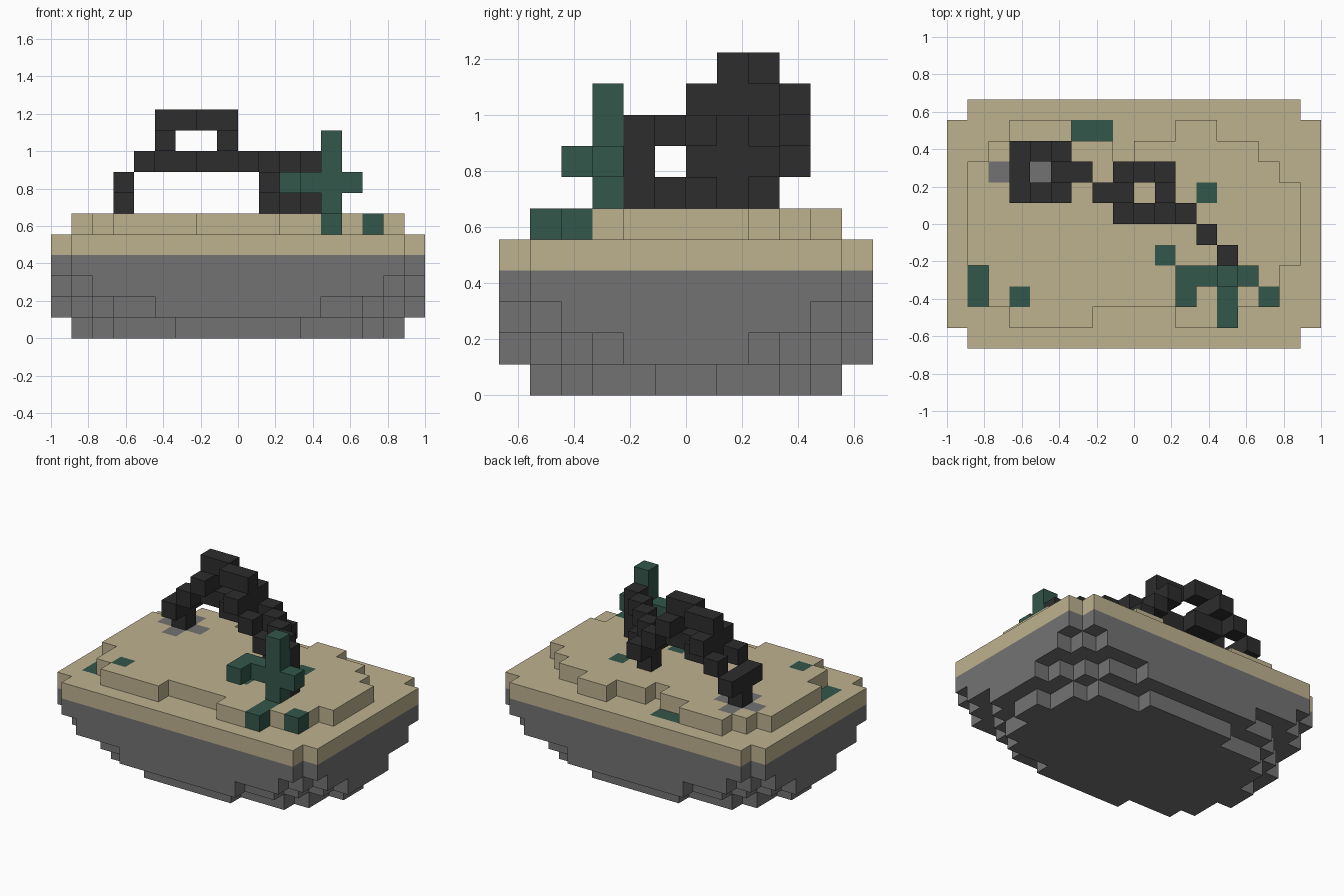
import bpy
import bmesh

old = bpy.data.objects.get("Cube")
if old:
    bpy.data.objects.remove(old, do_unlink=True)

COLS, ROWS = 18, 12
UNIT = 2 / COLS


def material(name, colour):
    mat = bpy.data.materials.new(name)
    mat.use_nodes = True
    rgba = (*colour, 1)
    mat.diffuse_color = rgba
    shader = next(n for n in mat.node_tree.nodes if n.type == 'BSDF_PRINCIPLED')
    shader.inputs["Base Color"].default_value = rgba
    shader.inputs["Roughness"].default_value = 0.9
    return mat


stone = material("stone grey", (0.171, 0.171, 0.171))
sand = material("sand", (0.515, 0.445, 0.275))
iron = material("dark iron", (0.026, 0.026, 0.026))
plant = material("sea green", (0.033, 0.095, 0.07))


def run(first, last, row, level):
    """A straight row of blocks along x."""
    return {(i, row, level) for i in range(first, last + 1)}


def rounded_layer(level, insets):
    """A layer mirrored front to back and side to side, inset per row."""
    cells = set()
    for row, inset in enumerate(insets):
        for j in (row, ROWS - 1 - row):
            cells |= run(inset, COLS - 1 - inset, j, level)
    return cells


def upright_link(path, level):
    """A chain link standing on edge along a path of columns."""
    cells = {(i, j, k) for i, j in path for k in (level, level + 2)}
    return cells | {(*path[0], level + 1), (*path[-1], level + 1)}


def tilted_link(col, row, level, step):
    """A chain link lying across the slope, falling along step."""
    cells = {(col, row + s, level) for s in (-1, 0, 1)}
    cells |= {(col + step, row + s, level - 1) for s in (-1, 1)}
    return cells | {(col + 2 * step, row + s, level - 2) for s in (-1, 0, 1)}


# Rock underside, stepping inward toward the bottom
rock = rounded_layer(0, [9, 6, 3, 2, 2, 1])
rock |= rounded_layer(1, [5, 3, 2, 1, 0, 0])
rock |= rounded_layer(2, [2, 1, 0, 0, 0, 0])
rock |= rounded_layer(3, [1, 0, 0, 0, 0, 0])

# Sand bed and its irregular upper terrace
lower_sand = rounded_layer(4, [1, 0, 0, 0, 0, 0])
terrace_runs = {
    1: [(3, 6), (11, 13)],
    2: [(2, 15)],
    3: [(2, 15)],
    8: [(1, 15)],
    9: [(2, 7), (9, 14)],
    10: [(3, 5), (11, 12)],
}
for j in range(4, 8):
    terrace_runs[j] = [(1, 16)]
upper_sand = set()
for j, spans in terrace_runs.items():
    for first, last in spans:
        upper_sand |= run(first, last, j, 5)

# Stone patch around the chain anchor
anchor_patch = run(2, 4, 8, 5) | {(3, 7, 5), (3, 9, 5)}

# Chain of alternating links
chain_parts = {
    "chain_anchor": {(3, 8, 6)},
    "chain_link_right": tilted_link(5, 8, 9, -1),
    "chain_link_top": upright_link([(5, 8), (6, 8), (7, 7), (8, 7)], 8),
    "chain_link_middle": tilted_link(8, 7, 9, 1),
    "chain_link_left": upright_link([(10, 7), (11, 6), (12, 5), (13, 4)], 6),
}

# Sea plant with branches and roots, and small weeds set in the sand
sea_plant = {(13, 3, k) for k in range(5, 10)} | run(11, 14, 3, 7)
sea_plant |= {(11, 2, 7), (13, 1, 5), (13, 2, 5)}
weeds = {(15, 2, 5), (12, 7, 5), (10, 4, 5), (3, 2, 5)}
weeds |= {(1, 2, 4), (1, 3, 4)} | run(6, 7, 10, 4)

lower_sand -= weeds
upper_sand -= weeds | sea_plant | anchor_patch

parts = [
    ("rock_base", rock, stone),
    ("sand_bed", lower_sand, sand),
    ("sand_terrace", upper_sand, sand),
    ("anchor_patch", anchor_patch, stone),
    ("sea_plant", sea_plant, plant),
    ("weeds", weeds, plant),
]
parts += [(name, cells, iron) for name, cells in chain_parts.items()]


def build(name, cells, mat, filled):
    """Make one part from the exposed faces of its blocks."""
    bm = bmesh.new()
    corners = {}

    def vert(p):
        if p not in corners:
            x, y, z = p
            corners[p] = bm.verts.new(((x - COLS / 2) * UNIT, (y - ROWS / 2) * UNIT, z * UNIT))
        return corners[p]

    for cell in sorted(cells):
        for axis in range(3):
            for side in (0, 1):
                other = list(cell)
                other[axis] += 2 * side - 1
                if tuple(other) in filled:
                    continue
                loop = []
                for a, b in ((0, 0), (1, 0), (1, 1), (0, 1)):
                    p = list(cell)
                    p[axis] += side
                    p[(axis + 1) % 3] += a
                    p[(axis + 2) % 3] += b
                    loop.append(vert(tuple(p)))
                bm.faces.new(loop if side else loop[::-1])
    bmesh.ops.dissolve_limit(bm, angle_limit=0.01, verts=bm.verts, edges=bm.edges)
    mesh = bpy.data.meshes.new(name)
    bm.to_mesh(mesh)
    bm.free()
    mesh.materials.append(mat)
    obj = bpy.data.objects.new(name, mesh)
    bpy.context.collection.objects.link(obj)


# Build everything, skipping faces buried between touching blocks
filled = set().union(*(cells for _, cells, _ in parts))
done = set()
for name, cells, mat in parts:
    build(name, cells - done, mat, filled)
    done |= cells
